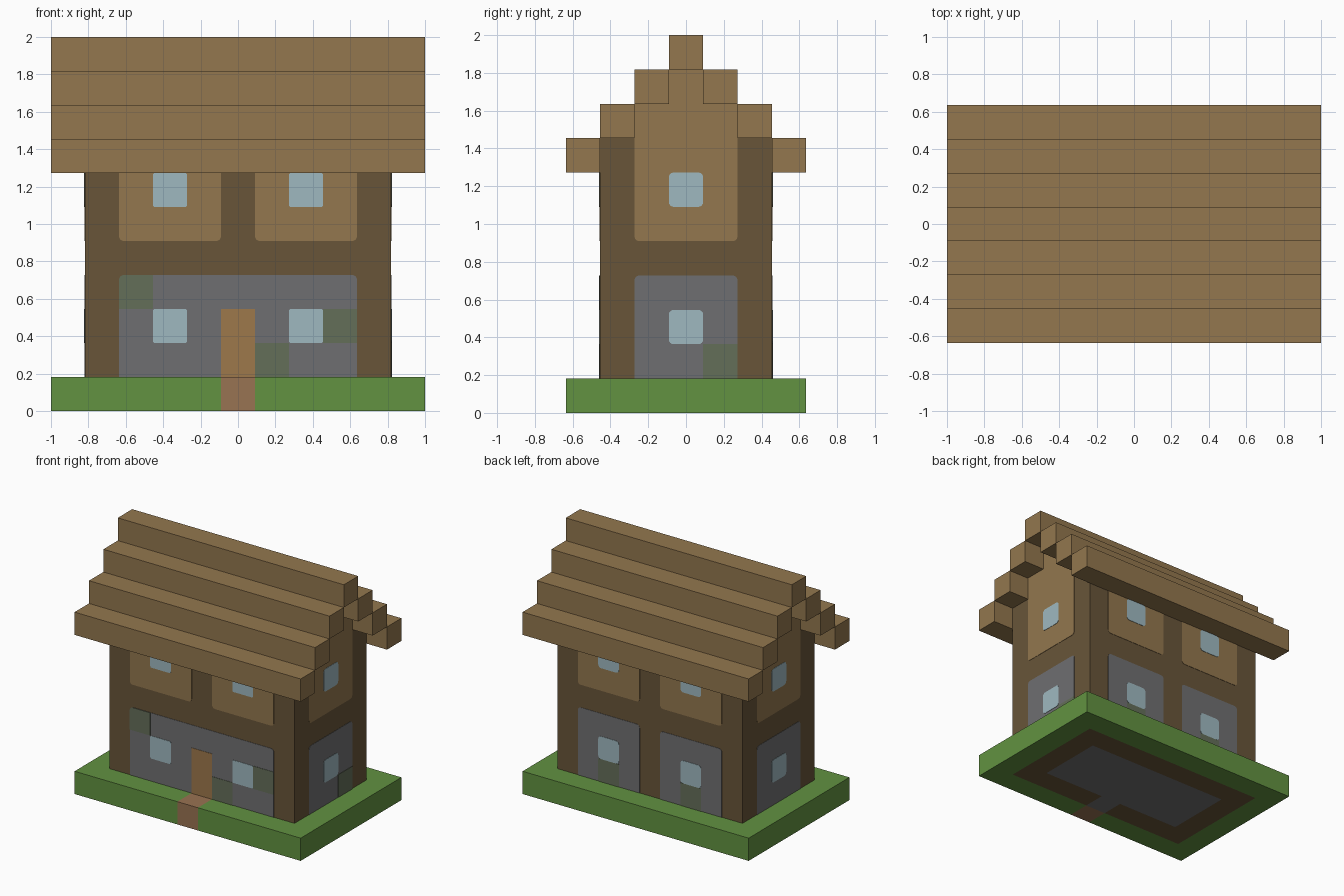
import bpy, bmesh, math
from mathutils import Vector

U = 2 / 11  # one block

if "Cube" in bpy.data.objects:
    bpy.data.objects.remove(bpy.data.objects["Cube"], do_unlink=True)


def material(name, r, g, b):
    linear = [((c / 255 + 0.055) / 1.055) ** 2.4 for c in (r, g, b)] + [1]
    m = bpy.data.materials.new(name)
    m.use_nodes = True
    m.diffuse_color = linear
    m.node_tree.nodes["Principled BSDF"].inputs["Base Color"].default_value = linear
    return m


GRASS = material("grass green", 98, 146, 65)
DIRT = material("path brown", 153, 115, 82)
LOG = material("dark timber", 104, 85, 57)
PLANK = material("plank brown", 147, 119, 78)
STONE = material("stone grey", 111, 111, 113)
MOSS = material("mossy stone", 100, 110, 89)
DOOR = material("door wood", 158, 120, 75)
GLASS = material("window blue", 159, 185, 192)


def finish(name, bm, *mats):
    bmesh.ops.recalc_face_normals(bm, faces=bm.faces)
    bmesh.ops.scale(bm, vec=(U, U, U), verts=bm.verts)
    mesh = bpy.data.meshes.new(name)
    bm.to_mesh(mesh)
    bm.free()
    for m in mats:
        mesh.materials.append(m)
    obj = bpy.data.objects.new(name, mesh)
    bpy.context.collection.objects.link(obj)


def box(x, y, z0, z1):
    """Box in block units, given as x and y ranges and heights."""
    bm = bmesh.new()
    bmesh.ops.create_cube(bm, size=1)
    bmesh.ops.scale(bm, vec=(x[1] - x[0], y[1] - y[0], z1 - z0), verts=bm.verts)
    centre = (sum(x) / 2, sum(y) / 2, (z0 + z1) / 2)
    bmesh.ops.translate(bm, vec=centre, verts=bm.verts)
    return bm


def extrude(points, offset):
    bm = bmesh.new()
    face = bm.faces.new([bm.verts.new(p) for p in points])
    new = bmesh.ops.extrude_face_region(bm, geom=[face])["geom"]
    verts = [v for v in new if isinstance(v, bmesh.types.BMVert)]
    bmesh.ops.translate(bm, vec=offset, verts=verts)
    bmesh.ops.recalc_face_normals(bm, faces=bm.faces)
    return bm


def plate(name, side, outline, mat, depth, rounded=(), radius=0.14):
    """Thin plate on a wall; outline is (along, height) in block units."""
    pts = []
    for i, p in enumerate(outline):
        p = Vector(p)
        if i not in rounded:
            pts.append(p)
            continue
        a = (Vector(outline[i - 1]) - p).normalized() * radius
        b = (Vector(outline[(i + 1) % len(outline)]) - p).normalized() * radius
        for k in range(5):
            t = k * math.pi / 8
            pts.append(p + a * (1 - math.sin(t)) + b * (1 - math.cos(t)))
    if side in ("front", "back"):
        s = -1 if side == "front" else 1
        bm = extrude([(p.x, s * 2.5, p.y) for p in pts], (0, s * depth, 0))
    else:
        s = -1 if side == "right" else 1
        bm = extrude([(s * 4.5, p.x, p.y) for p in pts], (s * depth, 0, 0))
    finish(name, bm, mat)


def rect(a0, a1, z0, z1):
    return [(a0, z0), (a1, z0), (a1, z1), (a0, z1)]


def cell(a, z):
    return rect(a - 0.5, a + 0.5, z, z + 1)


LOW, HIGH = 0.015, 0.03
ALL, TOP, BOTTOM = (0, 1, 2, 3), (2, 3), (0, 1)

# Ground slab: path block at the front, floor pattern underneath
bm = box((-5.5, 5.5), (-3.5, 3.5), 0, 1)
cuts = [((x, 0, 0), (1, 0, 0)) for x in (-4.5, -3.5, -0.5, 0.5, 3.5, 4.5)]
cuts += [((0, y, 0), (0, 1, 0)) for y in (-2.5, -1.5, 1.5, 2.5)]
for co, no in cuts:
    geom = bm.verts[:] + bm.edges[:] + bm.faces[:]
    bmesh.ops.bisect_plane(bm, geom=geom, plane_co=co, plane_no=no)
for f in bm.faces:
    c = f.calc_center_median()
    x, y = abs(c.x), abs(c.y)
    if x < 0.5 and c.y < -2.5:
        f.material_index = 1
    elif c.z < 0.01 and x < 4.5 and y < 2.5:
        inside = (x < 3.5 and y < 1.5) or (x < 0.5 and c.y < 0)
        f.material_index = 3 if inside else 2
finish("ground", bm, GRASS, DIRT, LOG, STONE)

# Timber body with stepped gables
half = [(2.5, 1), (2.5, 8), (1.5, 8), (1.5, 9), (0.5, 9), (0.5, 10)]
profile = half + [(-y, z) for y, z in reversed(half)]
bm = extrude([(-4.5, y, z) for y, z in profile], (9, 0, 0))
finish("timber_body", bm, LOG)

# Stepped roof beams
for i in range(4):
    for s in ((1, -1) if i else (1,)):
        y = s * i
        bm = box((-5.5, 5.5), (y - 0.5, y + 0.5), 10 - i, 11 - i)
        finish(f"roof_beam_{i}", bm, PLANK)

# Front ground floor
plate("front_stone", "front", rect(-3.5, 3.5, 1, 4), STONE, LOW, TOP)
plate("front_door", "front", rect(-0.5, 0.5, 1, 3), DOOR, HIGH)
plate("front_moss_high", "front", cell(-3, 3), MOSS, HIGH, (3,))
for a, z in ((3, 2), (1, 1)):
    plate("front_moss", "front", cell(a, z), MOSS, HIGH)

# Back ground floor
for s in (-1, 1):
    plate("back_stone", "back", rect(2 * s - 1.5, 2 * s + 1.5, 1, 4), STONE, LOW, TOP)
    plate("back_moss", "back", cell(2 * s, 1), MOSS, HIGH)

# Upper planks and windows on the long walls
for side in ("front", "back"):
    for a in (-2, 2):
        plate(side + "_planks", side, rect(a - 1.5, a + 1.5, 5, 8), PLANK, LOW, BOTTOM)
        for z in (2, 6):
            plate(side + "_window", side, cell(a, z), GLASS, HIGH, ALL,
                  0.06 if side == "front" else 0.14)

# Gable walls
gable = [(-1.5, 5), (1.5, 5), (1.5, 9), (0.5, 9), (0.5, 10),
         (-0.5, 10), (-0.5, 9), (-1.5, 9)]
for side in ("left", "right"):
    plate(side + "_stone", side, rect(-1.5, 1.5, 1, 4), STONE, LOW, TOP)
    plate(side + "_planks", side, gable, PLANK, LOW, BOTTOM)
    for z in (2, 6):
        plate(side + "_window", side, cell(0, z), GLASS, HIGH, ALL)
plate("left_moss", "left", cell(1, 1), MOSS, HIGH)
